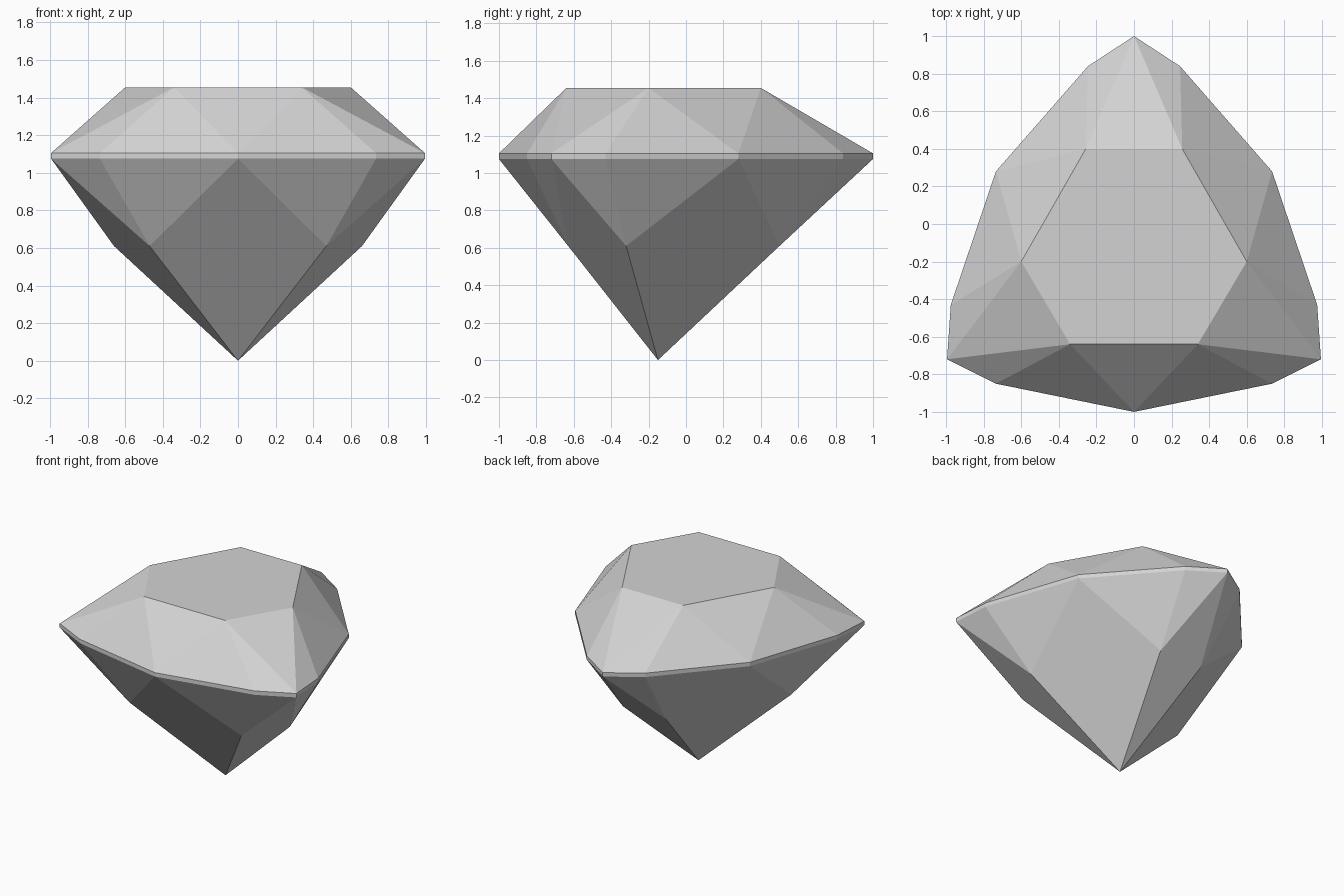
import bpy
import bmesh

if "Cube" in bpy.data.objects:
    bpy.data.objects.remove(bpy.data.objects["Cube"], do_unlink=True)

# Heights
CULET_Z, LOWER_Z, GIRDLE_LOW, GIRDLE_HIGH, TABLE_Z = 0.0, 0.61, 1.075, 1.105, 1.455

# Left half of each outline, front to back
GIRDLE = [(0.735, -0.85), (0.995, -0.72), (0.975, -0.43), (0.735, 0.28), (0.245, 0.84)]
TABLE = [(0.34, -0.64), (0.60, -0.20), (0.257, 0.40)]
LOWER = [(0.47, -0.63), (0.66, -0.32), (0.18, 0.50)]


def mirrored(half, front=(), back=()):
    """Closed outline, anticlockwise from the front."""
    return [*front, *half, *back, *[(-x, y) for x, y in reversed(half)]]


bm = bmesh.new()


def ring(points, z):
    return [bm.verts.new((x, y, z)) for x, y in points]


outline = mirrored(GIRDLE, [(0, -1)], [(0, 1)])
table = ring(mirrored(TABLE), TABLE_Z)
high = ring(outline, GIRDLE_HIGH)
low = ring(outline, GIRDLE_LOW)
lower = ring(mirrored(LOWER), LOWER_Z)
culet = bm.verts.new((0, -0.15, CULET_Z))

# Flat table on top
bm.faces.new(table)

# Girdle band
n = len(outline)
for i in range(n):
    j = (i + 1) % n
    bm.faces.new((low[i], low[j], high[j], high[i]))

# Crown and pavilion facets, one sector per table corner
for i in range(len(table)):
    a, b, c = 2 * i, 2 * i + 1, (2 * i + 2) % n
    for p, q in ((a, b), (b, c)):
        bm.faces.new((high[p], high[q], table[i]))
        bm.faces.new((low[q], low[p], lower[i]))
    bm.faces.new((table[i - 1], high[a], table[i]))
    bm.faces.new((lower[i - 1], culet, lower[i], low[a]))

bmesh.ops.recalc_face_normals(bm, faces=bm.faces)
mesh = bpy.data.meshes.new("gemstone")
bm.to_mesh(mesh)
bm.free()

# Single grey material
grey = bpy.data.materials.new("light grey")
grey.use_nodes = True
colour = (0.65, 0.65, 0.65, 1)
grey.diffuse_color = colour
grey.node_tree.nodes["Principled BSDF"].inputs["Base Color"].default_value = colour
mesh.materials.append(grey)

gem = bpy.data.objects.new("gemstone", mesh)
bpy.context.collection.objects.link(gem)
